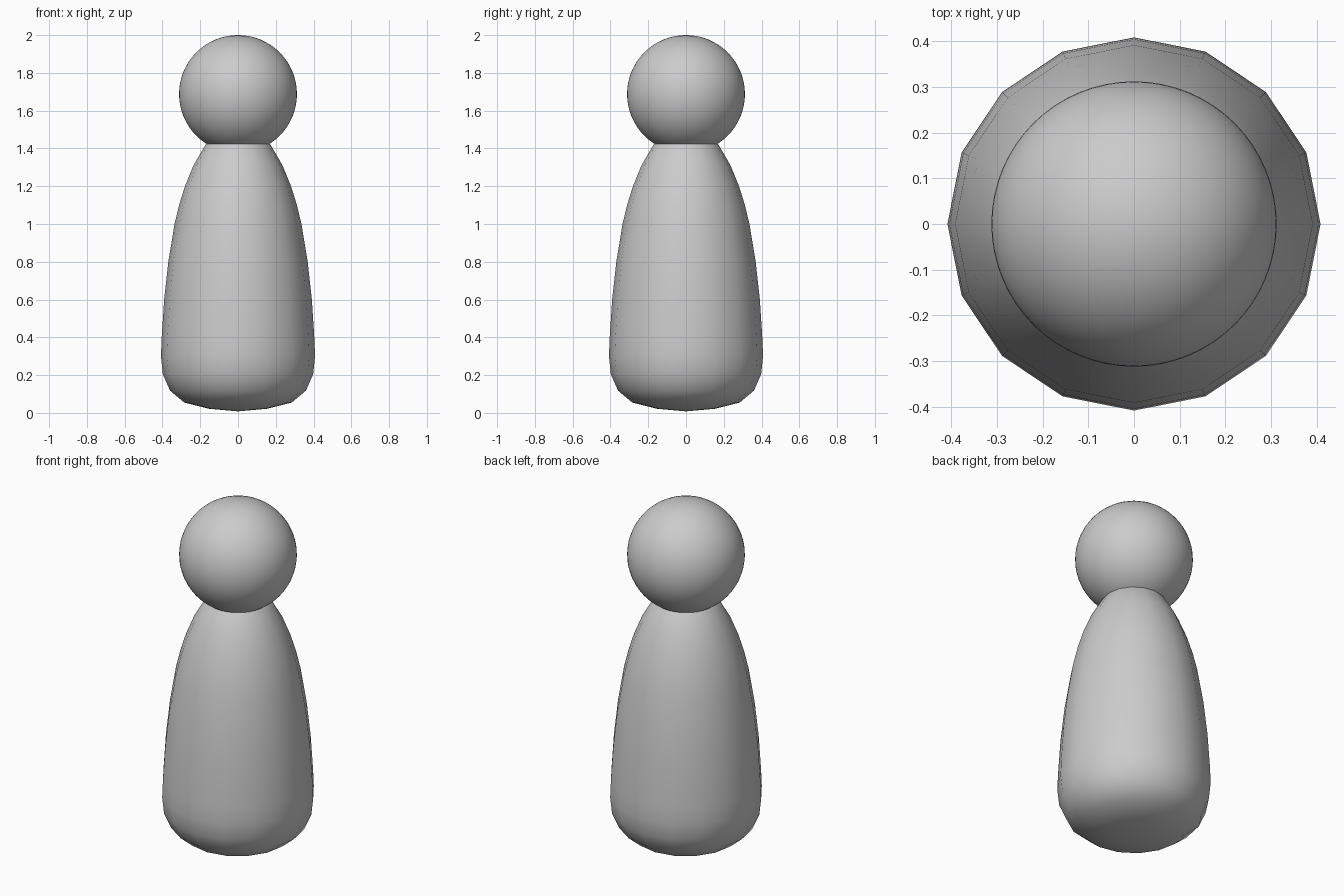
import bpy, bmesh
from math import cos, sin, tau

if "Cube" in bpy.data.objects:
    bpy.data.objects.remove(bpy.data.objects["Cube"])


def smooth_object(name, bm):
    bmesh.ops.recalc_face_normals(bm, faces=bm.faces[:])
    for f in bm.faces:
        f.smooth = True
    mesh = bpy.data.meshes.new(name)
    bm.to_mesh(mesh)
    bm.free()
    obj = bpy.data.objects.new(name, mesh)
    bpy.context.collection.objects.link(obj)
    return obj


# Body: 16-sided turned profile (radius, height), its rounded top ends inside the head
profile = [(0.155, 0.022), (0.285, 0.055), (0.36, 0.118), (0.398, 0.205),
           (0.408, 0.30), (0.404, 0.40), (0.391, 0.60), (0.369, 0.80),
           (0.336, 1.00), (0.312, 1.10), (0.281, 1.20), (0.236, 1.31),
           (0.172, 1.42), (0.12, 1.47), (0.06, 1.50)]
SIDES = 16
bm = bmesh.new()
rings = [[bm.verts.new((r * cos(tau * i / SIDES), r * sin(tau * i / SIDES), z))
          for i in range(SIDES)] for r, z in profile]
for low, high in zip(rings, rings[1:]):
    for i in range(SIDES):
        j = (i + 1) % SIDES
        bm.faces.new((low[i], low[j], high[j], high[i]))
for ring, z in ((rings[0], 0.008), (rings[-1], 1.51)):
    tip = bm.verts.new((0, 0, z))
    for i in range(SIDES):
        bm.faces.new((ring[i], ring[(i + 1) % SIDES], tip))
smooth_object("body", bm)

# Head: smooth ball
bm = bmesh.new()
bmesh.ops.create_uvsphere(bm, u_segments=64, v_segments=32, radius=0.312)
smooth_object("head", bm).location.z = 1.688
